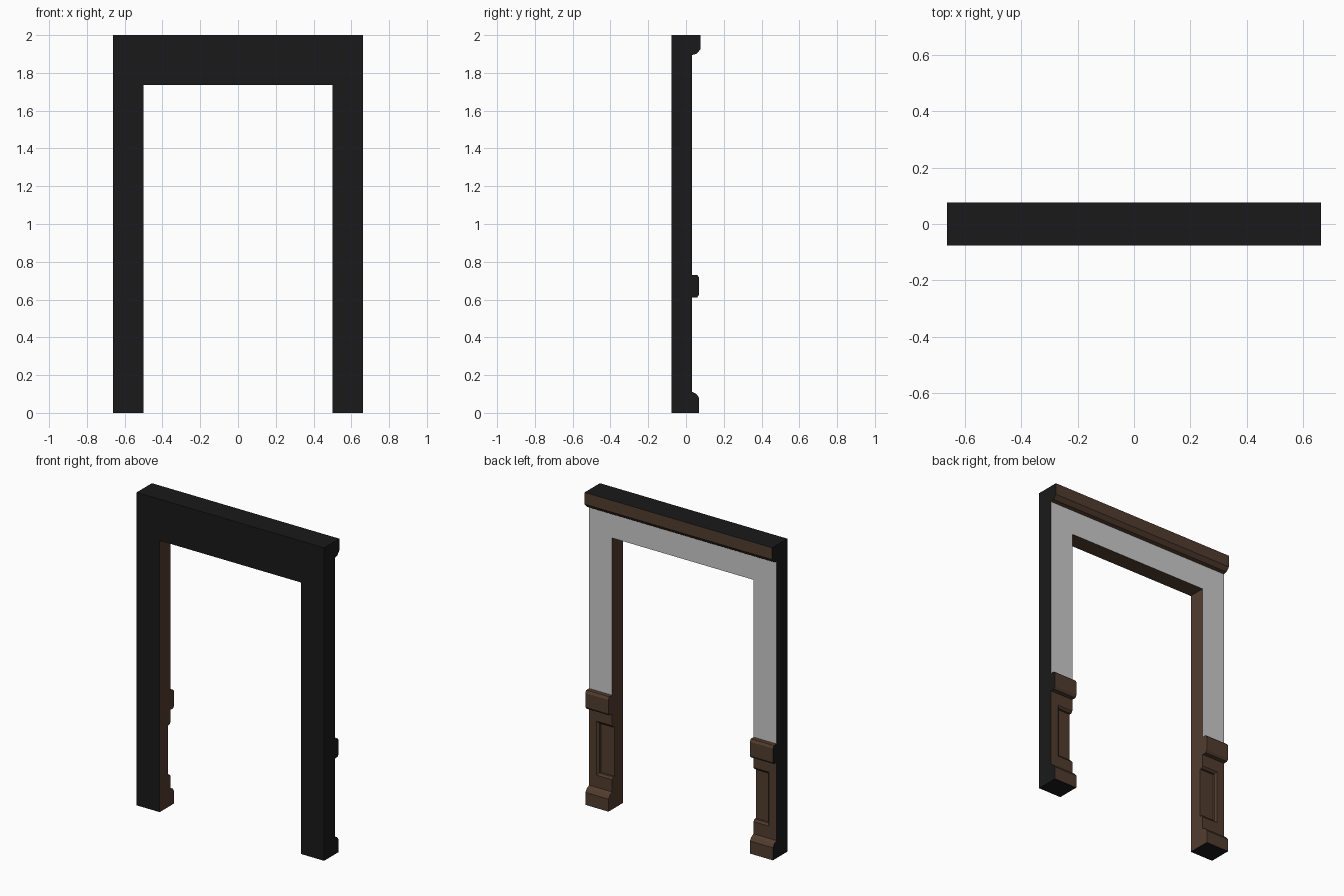
import bpy, bmesh

if "Cube" in bpy.data.objects:
    bpy.data.objects.remove(bpy.data.objects["Cube"])

FRONT, WALL = -0.077, 0.032      # y of the front face and of the wall face
OUT, IN = 0.663, 0.5             # half widths of the frame and of the opening
HEAD = 1.735                     # height of the opening


def material(name, rgb):
    m = bpy.data.materials.new(name)
    m.diffuse_color = (*rgb, 1)
    m.use_nodes = True
    m.node_tree.nodes["Principled BSDF"].inputs["Base Color"].default_value = m.diffuse_color
    return m


BLACK = material("black", (0.01, 0.01, 0.01))
WOOD = material("dark_wood", (0.085, 0.046, 0.028))
PLASTER = material("plaster", (0.8, 0.8, 0.8))


def build(name, polys, back):
    """Mesh from polygons: outer shell black, reveals wood, back side as given."""
    bm = bmesh.new()
    for poly in polys:
        bm.faces.new([bm.verts.new(p) for p in poly])
    bmesh.ops.remove_doubles(bm, verts=bm.verts, dist=1e-5)
    bmesh.ops.recalc_face_normals(bm, faces=bm.faces)
    for f in bm.faces:
        c, n = f.calc_center_median(), f.normal
        outer = (abs(c.y - FRONT) < 1e-4 or abs(abs(c.x) - OUT) < 1e-4
                 or c.z < 1e-4 or c.z > 2 - 1e-4)
        reveal = abs(n.x) > 0.9 or abs(c.z - HEAD) < 1e-4
        f.material_index = 0 if outer else 1 if reveal else 2
    me = bpy.data.meshes.new(name)
    bm.to_mesh(me)
    bm.free()
    for m in (BLACK, WOOD, back):
        me.materials.append(m)
    ob = bpy.data.objects.new(name, me)
    bpy.context.collection.objects.link(ob)


def section(prof, x0, x1):
    """Slab from x0 to x1: back profile of (y, z) points going up, flat front, two ends."""
    loop = [(FRONT, prof[0][1])] + prof + [(FRONT, prof[-1][1])]
    polys = [[(x, y, z) for y, z in loop] for x in (x0, x1)]
    strips = list(zip(prof, prof[1:])) + [(loop[0], loop[-1])]
    for a, b in strips:
        polys.append([(x0, *a), (x1, *a), (x1, *b), (x0, *b)])
    return polys


def flat(x0, x1, y1, z):
    return [(x0, FRONT, z), (x1, FRONT, z), (x1, y1, z), (x0, y1, z)]


# head: crown moulding and the wall strip over the opening
crown = [(WALL, 1.895), (0.055, 1.9), (0.077, 1.925), (0.077, 2)]
build("crown_moulding", section(crown, -OUT, OUT) + [flat(-OUT, OUT, 0.077, 2)], WOOD)
build("head_wall", section([(WALL, HEAD), (WALL, 1.895)], -OUT, OUT)
      + [flat(-IN, IN, WALL, HEAD)], PLASTER)

# posts, mirrored left and right
skirting = [(0.069, 0), (0.069, 0.08), (0.055, 0.1), (WALL, 0.112)]
rail = [(WALL, 0.612), (0.06, 0.612), (0.07, 0.627),
        (0.07, 0.715), (0.06, 0.73), (WALL, 0.73)]
# wainscot panel rings: outer x, low z, high z, y
rings = [(OUT, 0.112, 0.612, WALL), (0.61, 0.19, 0.535, WALL),
         (0.597, 0.203, 0.522, 0.022), (0.597, 0.203, 0.522, 0.008)]

for side, s in (("right", 1), ("left", -1)):
    a, b = s * IN, s * OUT
    build(side + "_wall", section([(WALL, 0.73), (WALL, HEAD)], a, b), PLASTER)
    build(side + "_chair_rail", section(rail, a, b), WOOD)
    build(side + "_skirting", section(skirting, a, b) + [flat(a, b, 0.069, 0)], WOOD)

    # recessed panel, cut open by the doorway
    loops = [[(a, y, lo), (s * x, y, lo), (s * x, y, hi), (a, y, hi)]
             for x, lo, hi, y in rings]
    polys = [loops[-1]]
    for p, q in zip(loops, loops[1:]):
        polys += [[p[i], p[i + 1], q[i + 1], q[i]] for i in range(3)]
    lo, hi = rings[0][1:3]
    polys.append([(a, FRONT, lo)] + [l[0] for l in loops]
                 + [l[3] for l in reversed(loops)] + [(a, FRONT, hi)])
    polys.append([(b, FRONT, lo), (b, WALL, lo), (b, WALL, hi), (b, FRONT, hi)])
    polys.append([(a, FRONT, lo), (b, FRONT, lo), (b, FRONT, hi), (a, FRONT, hi)])
    build(side + "_wainscot_panel", polys, WOOD)
